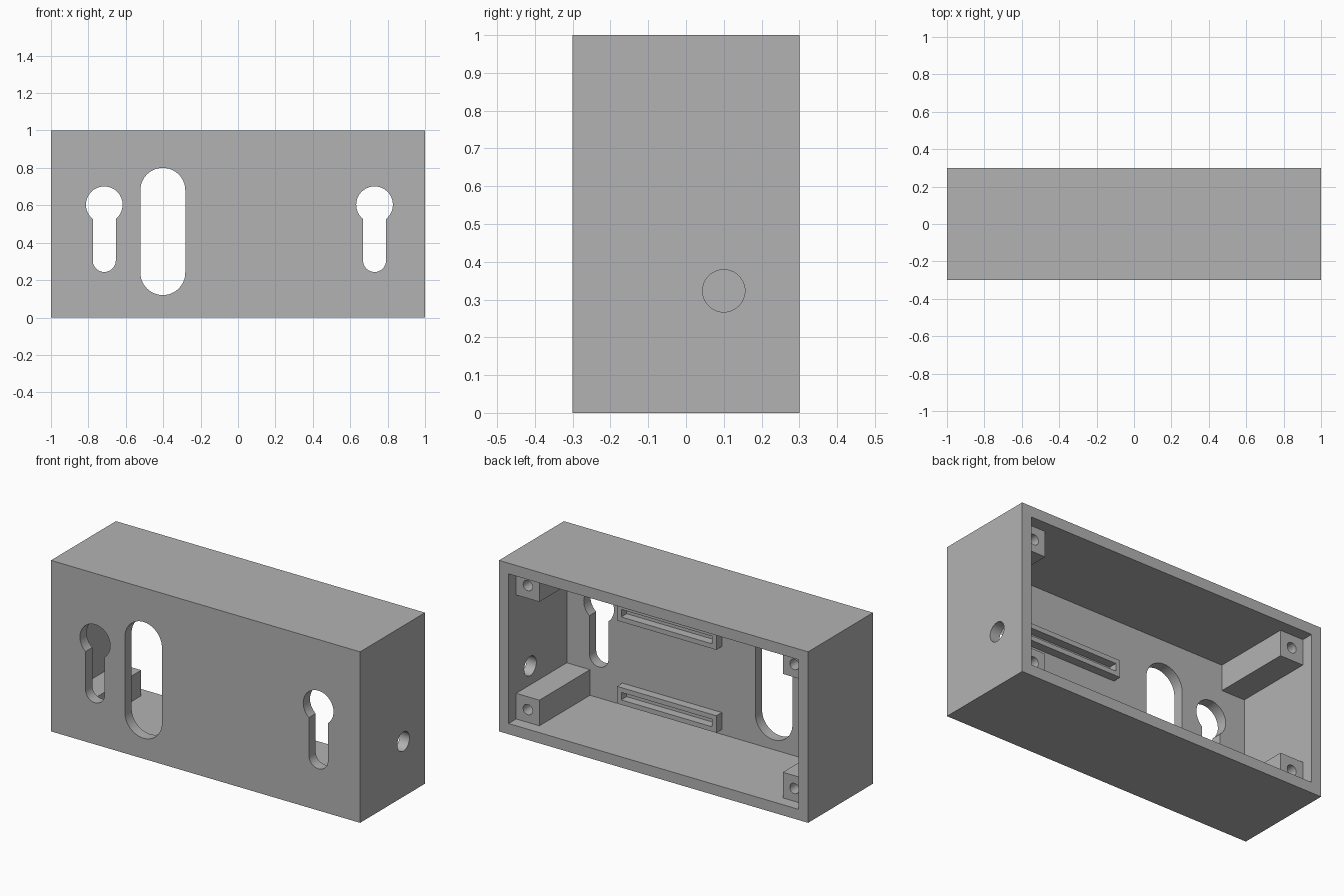
import bpy
import bmesh
from math import acos, cos, pi, sin
from mathutils import Matrix

if "Cube" in bpy.data.objects:
    bpy.data.objects.remove(bpy.data.objects["Cube"], do_unlink=True)

WALL = 0.0625          # shell thickness
W, D, H = 1.0, 0.3, 1.0  # half width, half depth, height
INNER_FRONT = -D + WALL

grey = bpy.data.materials.new("plain grey")
grey.use_nodes = True
grey.diffuse_color = (0.45, 0.45, 0.45, 1)
grey.node_tree.nodes["Principled BSDF"].inputs["Base Color"].default_value = (0.45, 0.45, 0.45, 1)


def make_object(name, bm):
    bmesh.ops.recalc_face_normals(bm, faces=bm.faces)
    mesh = bpy.data.meshes.new(name)
    bm.to_mesh(mesh)
    bm.free()
    mesh.materials.append(grey)
    obj = bpy.data.objects.new(name, mesh)
    bpy.context.collection.objects.link(obj)
    return obj


def box(name, low, high):
    bm = bmesh.new()
    size = [b - a for a, b in zip(low, high)]
    mid = [(a + b) / 2 for a, b in zip(low, high)]
    bmesh.ops.create_cube(bm, size=1, matrix=Matrix.Translation(mid) @ Matrix.Diagonal((*size, 1)))
    return make_object(name, bm)


def cylinder(name, centre, radius, length, axis):
    bm = bmesh.new()
    turn = Matrix.Rotation(pi / 2, 4, "Y" if axis == "x" else "X")
    bmesh.ops.create_cone(bm, cap_ends=True, segments=48, radius1=radius, radius2=radius,
                          depth=length, matrix=Matrix.Translation(centre) @ turn)
    return make_object(name, bm)


def slot_cutter(name, x, head_z, head_r, foot_z, foot_r, steps=32):
    """Round head joined to a round-ended slot, pushed through the front wall."""
    lean = acos(foot_r / head_r)
    outline = []
    for i in range(steps + 1):
        a = -lean + (pi + 2 * lean) * i / steps
        outline.append((x + head_r * cos(a), head_z + head_r * sin(a)))
    for i in range(steps + 1):
        a = pi + pi * i / steps
        outline.append((x + foot_r * cos(a), foot_z + foot_r * sin(a)))
    bm = bmesh.new()
    face = bm.faces.new([bm.verts.new((px, -D - 0.1, pz)) for px, pz in outline])
    pushed = bmesh.ops.extrude_face_region(bm, geom=[face])["geom"]
    verts = [v for v in pushed if isinstance(v, bmesh.types.BMVert)]
    bmesh.ops.translate(bm, verts=verts, vec=(0, WALL + 0.15, 0))
    return make_object(name, bm)


def cut(obj, cutters):
    bpy.context.view_layer.objects.active = obj
    for cutter in cutters:
        cutter.hide_render = True
        mod = obj.modifiers.new("cut", "BOOLEAN")
        mod.operation = "DIFFERENCE"
        mod.solver = "EXACT"
        mod.object = cutter
        bpy.ops.object.modifier_apply(modifier=mod.name)
        bpy.data.objects.remove(cutter, do_unlink=True)


# Shell: open at the back, with slots in the front and a cable hole in the left side
shell = box("case_shell", (-W, -D, 0), (W, D, H))
cut(shell, [
    box("cavity", (-W + WALL, INNER_FRONT, WALL), (W - WALL, D + 0.1, H - WALL)),
    slot_cutter("right_keyhole", -0.715, 0.603, 0.098, 0.305, 0.0615),
    slot_cutter("left_keyhole", 0.73, 0.603, 0.098, 0.305, 0.0615),
    slot_cutter("long_slot", -0.402, 0.68, 0.12, 0.24, 0.12),
    cylinder("cable_hole", (W, 0.1, 0.323), 0.056, 0.3, "x"),
])
parts = [shell]

# Screw posts in the four corners, set in from the back rim
POST, POST_END, SINK = 0.15, 0.23, 0.01
for side, sx in (("left", 1), ("right", -1)):
    for level, up in (("lower", -1), ("upper", 1)):
        x0, x1 = sx * (W - WALL + SINK), sx * (W - WALL - POST)
        z0, z1 = H / 2 + up * (H / 2 - WALL + SINK), H / 2 + up * (H / 2 - WALL - POST)
        post = box(f"{level}_{side}_screw_post",
                   (min(x0, x1), INNER_FRONT - SINK, min(z0, z1)),
                   (max(x0, x1), POST_END, max(z0, z1)))
        centre = (sx * (W - WALL - POST / 2), POST_END, H / 2 + up * (H / 2 - WALL - POST / 2))
        cut(post, [cylinder("screw_hole", centre, 0.03, 0.4, "y")])
        parts.append(post)

# Shallow rectangular holders on the inside of the front wall
LEFT, RIGHT, TALL, RIM = 0.578, -0.065, 0.1, 0.028
for level, z in (("lower", 0.09), ("upper", 0.575)):
    holder = box(f"{level}_board_holder", (RIGHT, INNER_FRONT - SINK, z),
                 (LEFT, INNER_FRONT + 0.05, z + TALL))
    cut(holder, [box("holder_slot", (RIGHT + RIM, -D, z + RIM), (LEFT - RIM, 0, z + TALL - RIM))])
    parts.append(holder)

# Smooth the round holes and keep the edges sharp
bpy.ops.object.select_all(action="DESELECT")
for part in parts:
    part.select_set(True)
bpy.context.view_layer.objects.active = shell
bpy.ops.object.shade_smooth_by_angle()
